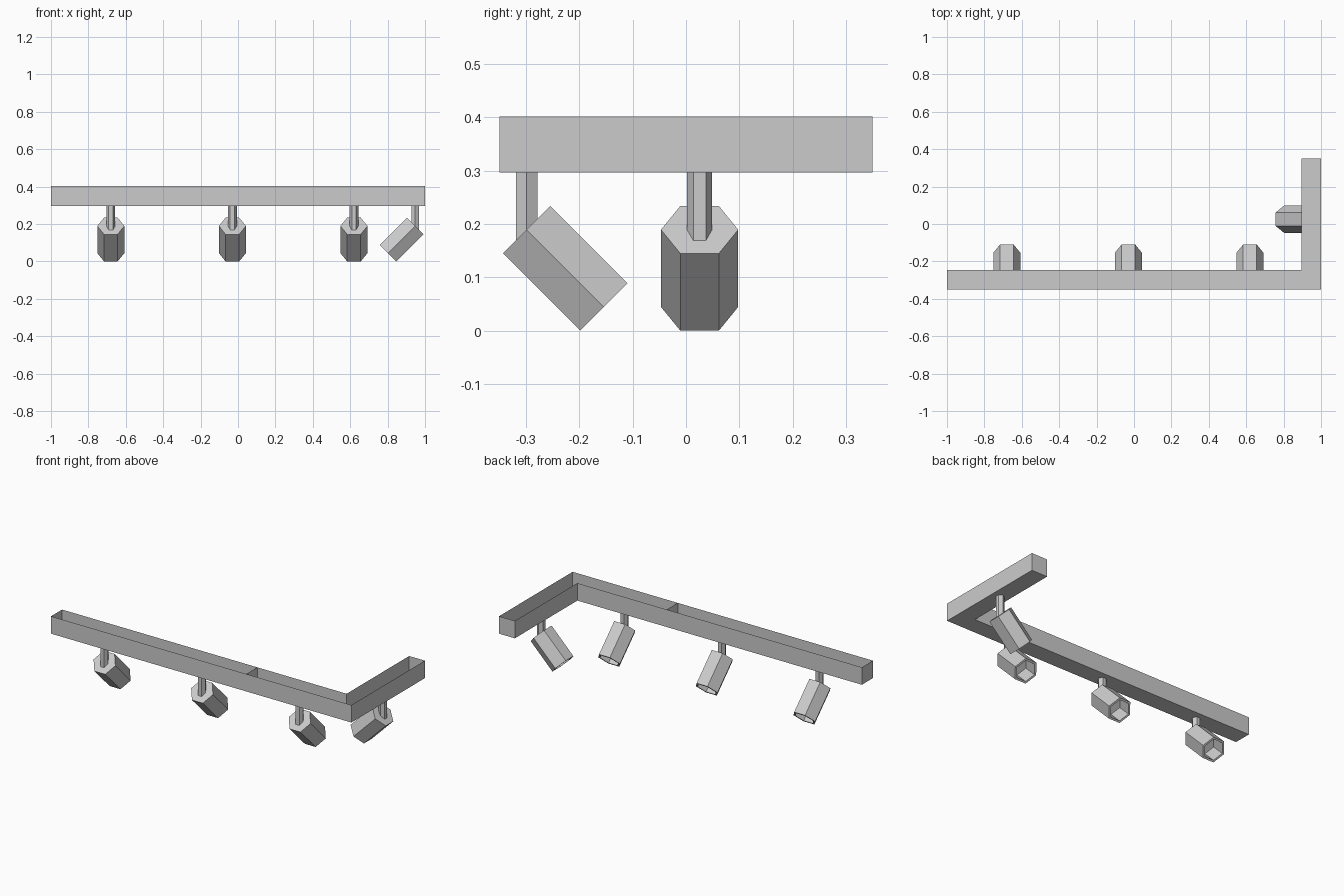
import bpy, bmesh, math
from mathutils import Matrix, Vector

if "Cube" in bpy.data.objects:
    bpy.data.objects.remove(bpy.data.objects["Cube"])


def finish(bm, name):
    mesh = bpy.data.meshes.new(name)
    bm.to_mesh(mesh)
    bm.free()
    obj = bpy.data.objects.new(name, mesh)
    bpy.context.collection.objects.link(obj)
    return obj


# L-shaped rail: thin channel, open on top, with one divider
def rail():
    outline = [(-1, -.35), (1, -.35), (1, .35), (.895, .35), (.895, -.245), (-1, -.245)]
    z0, z1 = .297, .402
    bm = bmesh.new()
    low = [bm.verts.new((x, y, z0)) for x, y in outline]
    top = [bm.verts.new((x, y, z1)) for x, y in outline]
    bm.faces.new(low[::-1])
    for i in range(len(outline)):
        j = (i + 1) % len(outline)
        bm.faces.new((low[i], low[j], top[j], top[i]))
    bm.faces.new([bm.verts.new((.3, y, z)) for y, z in
                  ((-.35, z0), (-.245, z0), (-.245, z1), (-.35, z1))])
    finish(bm, "rail")


# Hexagonal spotlight body with a recessed opening, axis along -z from the cap
def lamp(name, cap, turn):
    radius, inner, length, depth = .0725, .06, .205, .1
    bm = bmesh.new()
    bmesh.ops.create_cone(bm, cap_ends=True, segments=6, radius1=radius, radius2=radius,
                          depth=length, matrix=Matrix.Translation((0, 0, -length / 2))
                          @ Matrix.Rotation(math.pi / 2, 4, 'Z'))
    bm.normal_update()
    mouth = min(bm.faces, key=lambda f: f.calc_center_median().z)
    bmesh.ops.inset_region(bm, faces=[mouth], use_even_offset=True,
                           thickness=(radius - inner) * math.cos(math.pi / 6))
    ext = bmesh.ops.extrude_discrete_faces(bm, faces=[mouth])
    bmesh.ops.translate(bm, verts=ext['faces'][0].verts, vec=(0, 0, depth))
    bmesh.ops.recalc_face_normals(bm, faces=bm.faces)
    # a vertex must lie on local x so the flats face the tilt direction
    if max(abs(v.co.x) for v in bm.verts) < radius - .001:
        bmesh.ops.rotate(bm, verts=bm.verts, matrix=Matrix.Rotation(math.pi / 2, 3, 'Z'))
    bm.transform(Matrix.Translation(cap) @ Matrix.Rotation(turn, 4, 'Z')
                 @ Matrix.Rotation(math.pi / 4, 4, 'X'))
    finish(bm, name)


# Hexagonal stem between rail and lamp
def stem(name, x, y, turn):
    z0, z1 = .15, .298
    bm = bmesh.new()
    bmesh.ops.create_cone(bm, cap_ends=True, segments=6, radius1=.0235, radius2=.0235, depth=z1 - z0)
    if max(abs(v.co.x) for v in bm.verts) < .023:
        bmesh.ops.rotate(bm, verts=bm.verts, matrix=Matrix.Rotation(math.pi / 2, 3, 'Z'))
    bm.transform(Matrix.Translation((x, y, (z0 + z1) / 2)) @ Matrix.Rotation(turn, 4, 'Z'))
    finish(bm, name)


rail()
# Three lamps on the long arm point back, one on the short arm points left
spots = [(-.68, -.299, 0), (-.03, -.299, 0), (.62, -.299, 0), (.947, .0255, math.pi / 2)]
for i, (x, y, turn) in enumerate(spots, 1):
    lamp(f"lamp_{i}", Vector((x, y, .1893)), turn)
    stem(f"stem_{i}", x, y, turn)
